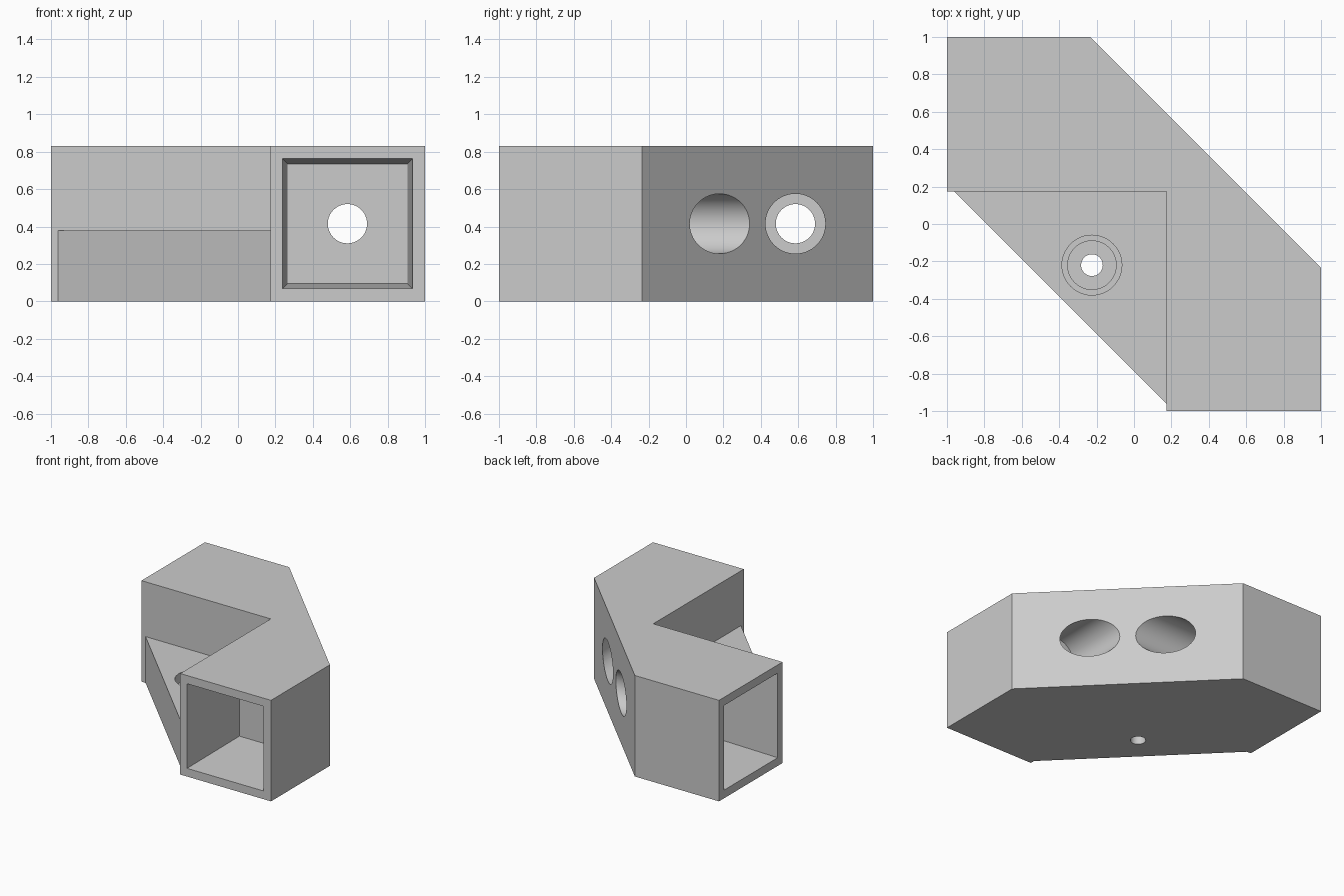
import bpy
import bmesh
from math import pi, radians, sqrt
from mathutils import Matrix, Vector

cube = bpy.data.objects.get("Cube")
if cube:
    bpy.data.objects.remove(cube, do_unlink=True)

HEIGHT = 0.83
MID = HEIGHT / 2
ARM = 0.585          # centre line of each arm
INNER = 0.175        # inner faces of the arms
SHELF = 0.38         # height of the inner web

grey = bpy.data.materials.new("light_grey")
grey.use_nodes = True
colour = (0.6, 0.6, 0.6, 1)
grey.diffuse_color = colour
grey.node_tree.nodes["Principled BSDF"].inputs["Base Color"].default_value = colour


def add_object(name, bm):
    bmesh.ops.recalc_face_normals(bm, faces=bm.faces)
    mesh = bpy.data.meshes.new(name)
    bm.to_mesh(mesh)
    bm.free()
    mesh.materials.append(grey)
    obj = bpy.data.objects.new(name, mesh)
    bpy.context.collection.objects.link(obj)
    return obj


def prism(name, outline, low, high):
    bm = bmesh.new()
    face = bm.faces.new([bm.verts.new((x, y, low)) for x, y in outline])
    new = bmesh.ops.extrude_face_region(bm, geom=[face])["geom"]
    verts = [v for v in new if isinstance(v, bmesh.types.BMVert)]
    bmesh.ops.translate(bm, verts=verts, vec=(0, 0, high - low))
    return add_object(name, bm)


def taper(name, sides, start, end, r1, r2):
    """Round or square plug running from start to end."""
    start, end = Vector(start), Vector(end)
    axis = end - start
    place = (Matrix.Translation((start + end) / 2)
             @ axis.to_track_quat("Z", "Y").to_matrix().to_4x4())
    if sides == 4:
        place = place @ Matrix.Rotation(pi / 4, 4, "Z")
        r1, r2 = r1 * sqrt(2), r2 * sqrt(2)
    bm = bmesh.new()
    bmesh.ops.create_cone(bm, cap_ends=True, segments=sides, radius1=r1,
                          radius2=r2, depth=axis.length, matrix=place)
    return add_object(name, bm)


# Bracket footprint, with its chamfered outer corner and diagonal web
half = [(-1, 1), (-1, INNER), (-0.963, INNER)]
outline = half + [(-y, -x) for x, y in reversed(half)]
outline = half + [(INNER, -0.963), (INNER, -1), (1, -1), (1, -0.235), (-0.235, 1)]
bracket = prism("corner_bracket", outline, 0, HEIGHT)

# Space above the web
cutters = [prism("notch_cutter",
                 [(-2, -2), (INNER, -2), (INNER, INNER), (-2, INNER)], SHELF, 2)]

# Each arm: tapered square socket, bolt hole and counterbore
for swap in (False, True):
    def at(along):
        return (along, ARM, MID) if swap else (ARM, along, MID)
    cutters += [
        taper("socket_cutter", 4, at(-1.05), at(-0.36), 0.3497, 0.32),
        taper("bolt_hole_cutter", 48, at(-0.5), at(0), 0.105, 0.105),
        taper("counterbore_cutter", 64, at(-0.2), at(1.2), 0.16, 0.16),
    ]

# Stepped screw hole down through the web
for bottom, radius in ((-0.1, 0.058), (0.13, 0.13), (0.3, 0.16)):
    cutters.append(taper("screw_hole_cutter", 48, (-0.225, -0.22, bottom),
                         (-0.225, -0.22, 0.6), radius, radius))

bpy.ops.object.select_all(action="DESELECT")
bpy.context.view_layer.objects.active = bracket
bracket.select_set(True)
for cutter in cutters:
    cutter.hide_render = True
    mod = bracket.modifiers.new("cut", "BOOLEAN")
    mod.operation = "DIFFERENCE"
    mod.solver = "EXACT"
    mod.object = cutter
    bpy.ops.object.modifier_apply(modifier=mod.name)
    bpy.data.objects.remove(cutter, do_unlink=True)

bpy.ops.object.shade_smooth_by_angle(angle=radians(30))
